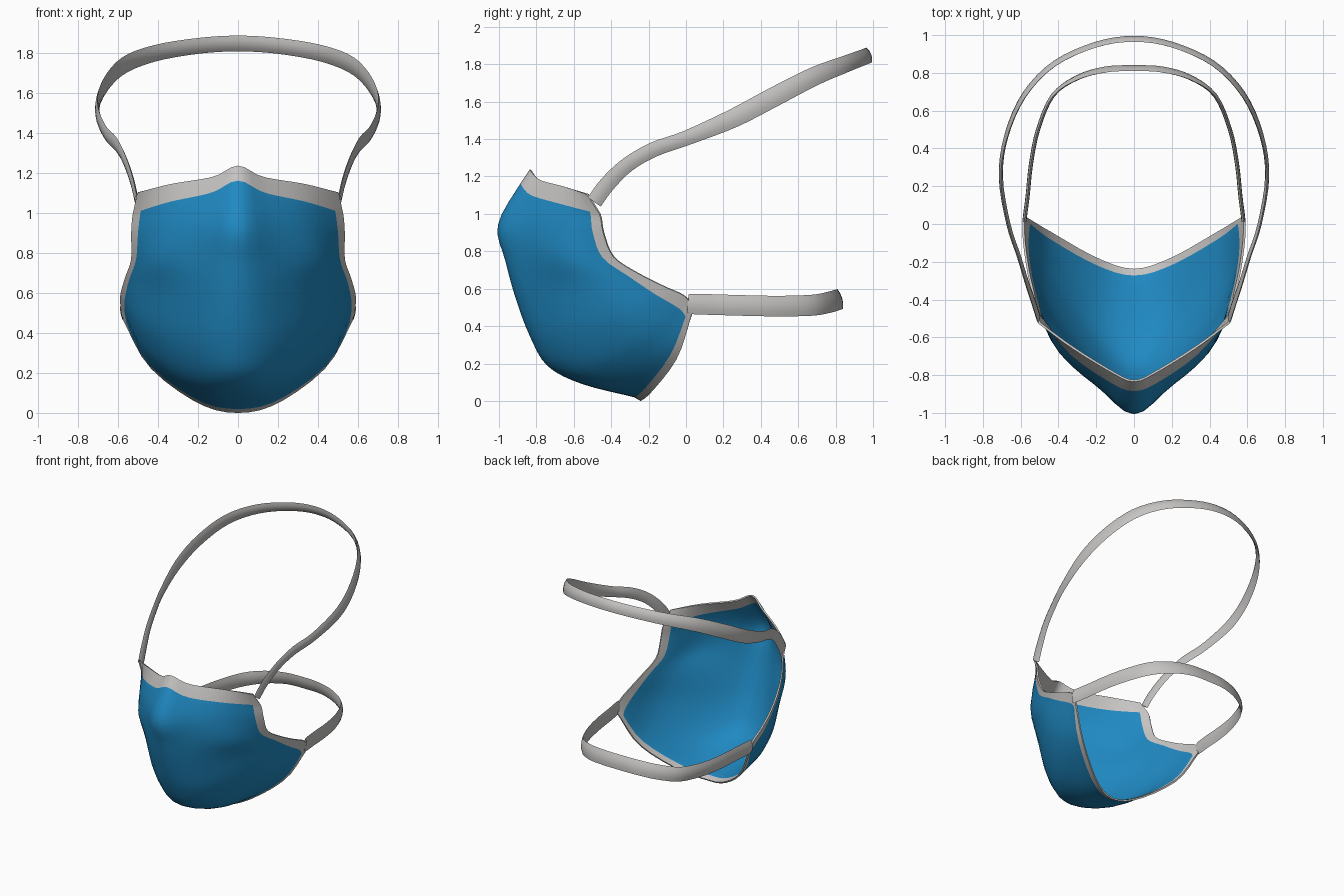
import bpy, bmesh, math
from mathutils import Vector as V

if "Cube" in bpy.data.objects:
    bpy.data.objects.remove(bpy.data.objects["Cube"])


def material(name, rgb):
    m = bpy.data.materials.new(name)
    m.diffuse_color = (*rgb, 1)
    m.use_nodes = True
    m.node_tree.nodes["Principled BSDF"].inputs["Base Color"].default_value = m.diffuse_color
    return m


BLUE = material("blue fabric", (0.014, 0.25, 0.54))
GREY = material("grey trim", (0.56, 0.55, 0.54))


def spline(pts, t):
    """Catmull-Rom point at parameter t (0 .. len-1)."""
    n = len(pts)
    i = min(int(t), n - 2)
    f = t - i
    b, c = pts[i], pts[i + 1]
    a = pts[i - 1] if i > 0 else 2 * b - c
    d = pts[i + 2] if i + 2 < n else 2 * c - b
    return 0.5 * (2 * b + (c - a) * f + (2 * a - 5 * b + 4 * c - d) * f * f
                  + (3 * b - a - 3 * c + d) * f ** 3)


def mirrored(half):
    """Centre-to-edge points -> full row from -x to +x."""
    return [V((-p[0], p[1], p[2])) for p in half[:0:-1]] + [V(p) for p in half]


def sheet(name, grid, is_trim, thickness=0):
    """Cloth from a grid of points, coloured by row and column."""
    bm = bmesh.new()
    vs = [[bm.verts.new(p) for p in row] for row in grid]
    for r in range(len(grid) - 1):
        for c in range(len(grid[0]) - 1):
            f = bm.faces.new((vs[r][c], vs[r + 1][c], vs[r + 1][c + 1], vs[r][c + 1]))
            f.material_index = 1 if is_trim(r, c) else 0
    if not thickness:  # closed ribbon: weld the seam
        bmesh.ops.remove_doubles(bm, verts=bm.verts, dist=1e-5)
        bmesh.ops.recalc_face_normals(bm, faces=bm.faces)
    me = bpy.data.meshes.new(name)
    bm.to_mesh(me)
    bm.free()
    me.materials.append(BLUE)
    me.materials.append(GREY)
    ob = bpy.data.objects.new(name, me)
    bpy.context.collection.objects.link(ob)
    bpy.ops.object.select_all(action='DESELECT')
    ob.select_set(True)
    bpy.context.view_layer.objects.active = ob
    if thickness:
        sol = ob.modifiers.new("cloth", 'SOLIDIFY')
        sol.thickness, sol.offset = thickness, 0
        bpy.ops.object.modifier_apply(modifier=sol.name)
    bpy.ops.object.shade_smooth_by_angle(angle=math.radians(60))


# Mask shell: rows from nose edge to chin edge, each from centre to side
rows = [
    [(0, -.83, 1.235), (.12, -.78, 1.18), (.33, -.65, 1.145), (.50, -.525, 1.105)],
    [(0, -.88, 1.16), (.13, -.83, 1.10), (.34, -.68, 1.055), (.522, -.46, 1.00)],
    [(0, -1.0, .94), (.17, -.87, .935), (.37, -.69, .92), (.53, -.44, .90)],
    [(0, -.96, .75), (.20, -.84, .745), (.41, -.65, .76), (.53, -.385, .77)],
    [(0, -.905, .55), (.25, -.75, .56), (.46, -.50, .62), (.56, -.25, .68)],
    [(0, -.83, .35), (.24, -.69, .35), (.48, -.39, .46), (.58, -.11, .61)],
    [(0, -.735, .19), (.24, -.57, .20), (.475, -.27, .35), (.585, -.03, .575)],
    [(0, -.55, .095), (.22, -.43, .12), (.46, -.16, .29), (.584, .01, .545)],
    [(0, -.275, .025), (.20, -.22, .07), (.45, -.08, .255), (.58, .02, .51)],
    [(0, -.24, .005), (.20, -.18, .055), (.44, -.045, .235), (.575, .035, .475)],
]
rows = [mirrored(r) for r in rows]
us = [0] + [.22 + .278 * k for k in range(21)] + [6]
vs = [0] + [1 + k / 4 for k in range(29)] + [9]
grid = []
for v in vs:
    row = [spline([r[i] for r in rows], v) for i in range(7)]
    grid.append([spline(row, u) for u in us])
last_r, last_c = len(vs) - 2, len(us) - 2
sheet("mask_shell", grid, lambda r, c: r in (0, last_r) or c in (0, last_c), 0.012)


# Head straps: lens-shaped ribbons; path points are (x, y, z, width), back centre first
def strap(name, path, bulge=0.011):
    upper, lower = [], []
    for i, (x, y, z, w) in enumerate(path):
        a, b = path[max(i - 1, 0)], path[min(i + 1, len(path) - 1)]
        side = V((0, -(a[2] - b[2]), a[1] - b[1])).normalized() * w / 2
        upper.append(V((x, y, z)) + side)
        lower.append(V((x, y, z)) - side)
    n = (len(path) - 1) * 8
    up, low = ([spline(mirrored(e), k / 4) for k in range(n + 1)] for e in (upper, lower))
    profile = [(-1, 0), (-.5, .75), (0, 1), (.5, .75), (1, 0), (.5, -.75), (0, -1), (-.5, -.75), (-1, 0)]
    grid = [[] for _ in profile]
    for k in range(n + 1):
        mid, half = (up[k] + low[k]) / 2, (up[k] - low[k]) / 2
        i, j = max(k - 1, 0), min(k + 1, n)
        out = half.cross(up[j] + low[j] - up[i] - low[i]).normalized() * bulge
        for row, (s, t) in zip(grid, profile):
            row.append(mid + half * s + out * t)
    sheet(name, grid, lambda r, c: True)


strap("upper_strap", [
    (0, .98, 1.85, .085), (.20, .95, 1.838, .085), (.42, .85, 1.80, .09),
    (.58, .685, 1.735, .10), (.675, .47, 1.625, .105), (.705, .25, 1.51, .10),
    (.665, 0, 1.405, .08), (.61, -.17, 1.345, .08), (.567, -.31, 1.265, .08),
    (.53, -.42, 1.16, .085), (.508, -.49, 1.065, .085)])
strap("lower_strap", [
    (0, .825, .545, .11), (.15, .818, .543, .11), (.30, .775, .53, .112),
    (.43, .68, .512, .112), (.508, .50, .507, .11), (.545, .32, .51, .11),
    (.563, .15, .515, .11), (.576, .05, .518, .11), (.58, .01, .522, .10)])
